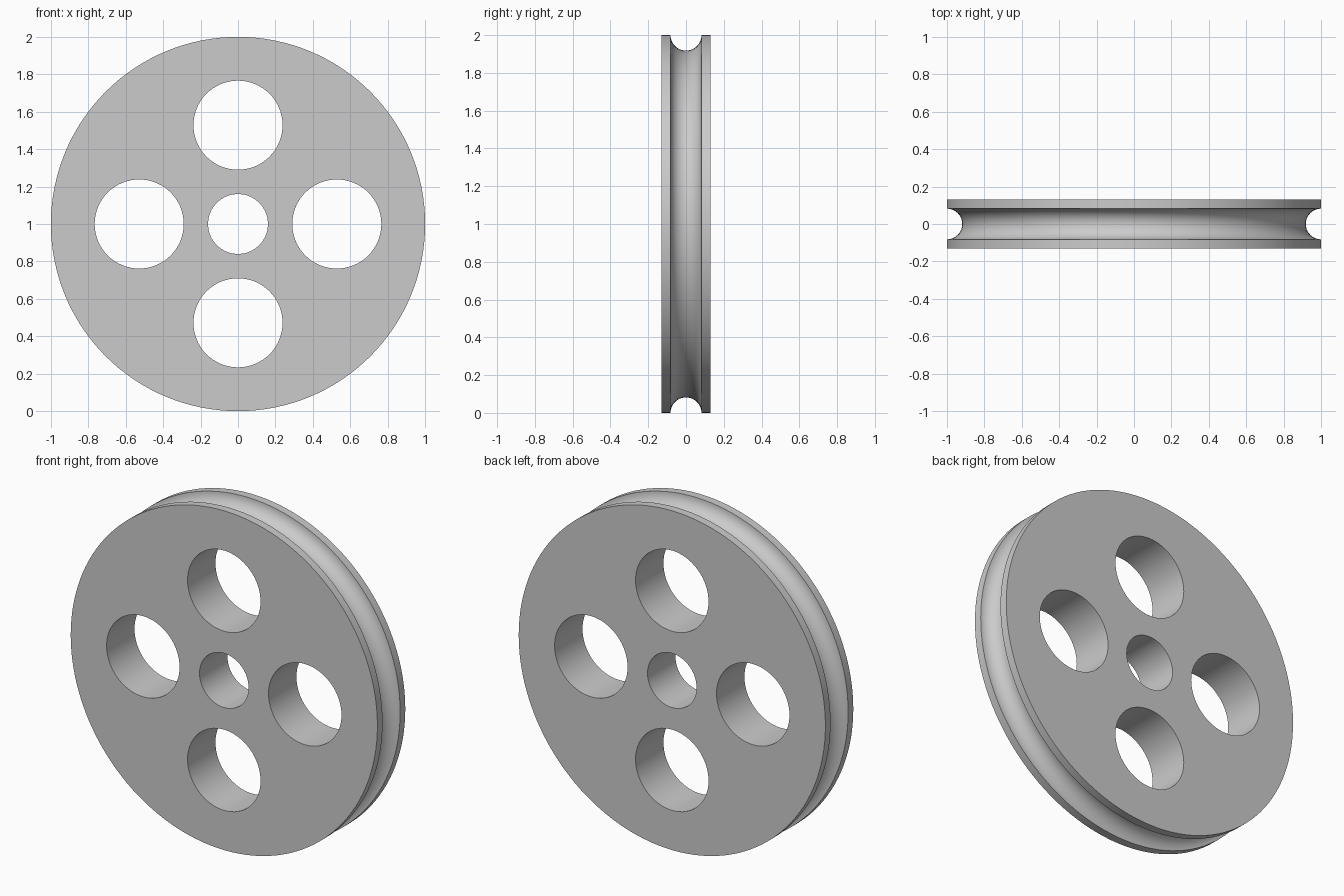
import bpy, bmesh
from math import pi, sin, cos, radians
from mathutils import Matrix, Vector

cube = bpy.data.objects.get("Cube")
if cube:
    bpy.data.objects.remove(cube, do_unlink=True)

RIM, HALF, GROOVE = 1.0, 0.13, 0.082
HUB_HOLE, WEB_HOLE, HOLE_DIST = 0.16, 0.238, 0.528
STEPS = 128
CENTRE = Vector((0, 0, RIM))

grey = bpy.data.materials.new("plain grey")
grey.use_nodes = True
colour = (0.6, 0.6, 0.6, 1)
grey.diffuse_color = colour
grey.node_tree.nodes["Principled BSDF"].inputs["Base Color"].default_value = colour


def add_object(name, bm):
    mesh = bpy.data.meshes.new(name)
    bmesh.ops.recalc_face_normals(bm, faces=bm.faces)
    bm.to_mesh(mesh)
    bm.free()
    mesh.materials.append(grey)
    obj = bpy.data.objects.new(name, mesh)
    bpy.context.collection.objects.link(obj)
    return obj


# Pulley wheel: half section with a round rope groove, turned about the y axis
arc = [pi * i / 24 for i in range(25)]
section = [(0, -HALF), (RIM, -HALF)]
section += [(RIM - GROOVE * sin(a), -GROOVE * cos(a)) for a in arc]
section += [(RIM, HALF), (0, HALF)]
bm = bmesh.new()
verts = [bm.verts.new((r, y, RIM)) for r, y in section]
edges = [bm.edges.new(pair) for pair in zip(verts, verts[1:])]
bmesh.ops.spin(bm, geom=verts + edges, cent=CENTRE, axis=(0, 1, 0),
               angle=2 * pi, steps=STEPS, use_merge=True)
bmesh.ops.remove_doubles(bm, verts=bm.verts, dist=1e-5)
bmesh.ops.dissolve_limit(bm, angle_limit=radians(0.1),
                         verts=bm.verts, edges=bm.edges)
wheel = add_object("pulley_wheel", bm)

# Cutters: one axle bore and four round lightening holes
bm = bmesh.new()
holes = [(0, 0, HUB_HOLE)]
holes += [(HOLE_DIST * cos(k * pi / 2), HOLE_DIST * sin(k * pi / 2), WEB_HOLE)
          for k in range(4)]
for x, z, radius in holes:
    place = Matrix.Translation((x, 0, RIM + z)) @ Matrix.Rotation(pi / 2, 4, 'X')
    bmesh.ops.create_cone(bm, cap_ends=True, segments=64, radius1=radius,
                          radius2=radius, depth=HALF * 4, matrix=place)
cutter = add_object("hole_cutter", bm)
cutter.hide_render = True

# Cut the holes and keep the result
bpy.ops.object.select_all(action='DESELECT')
wheel.select_set(True)
bpy.context.view_layer.objects.active = wheel
cut = wheel.modifiers.new("holes", 'BOOLEAN')
cut.operation, cut.solver, cut.object = 'DIFFERENCE', 'EXACT', cutter
bpy.ops.object.modifier_apply(modifier=cut.name)
bpy.data.objects.remove(cutter, do_unlink=True)
bpy.ops.object.shade_smooth_by_angle(angle=radians(30))
